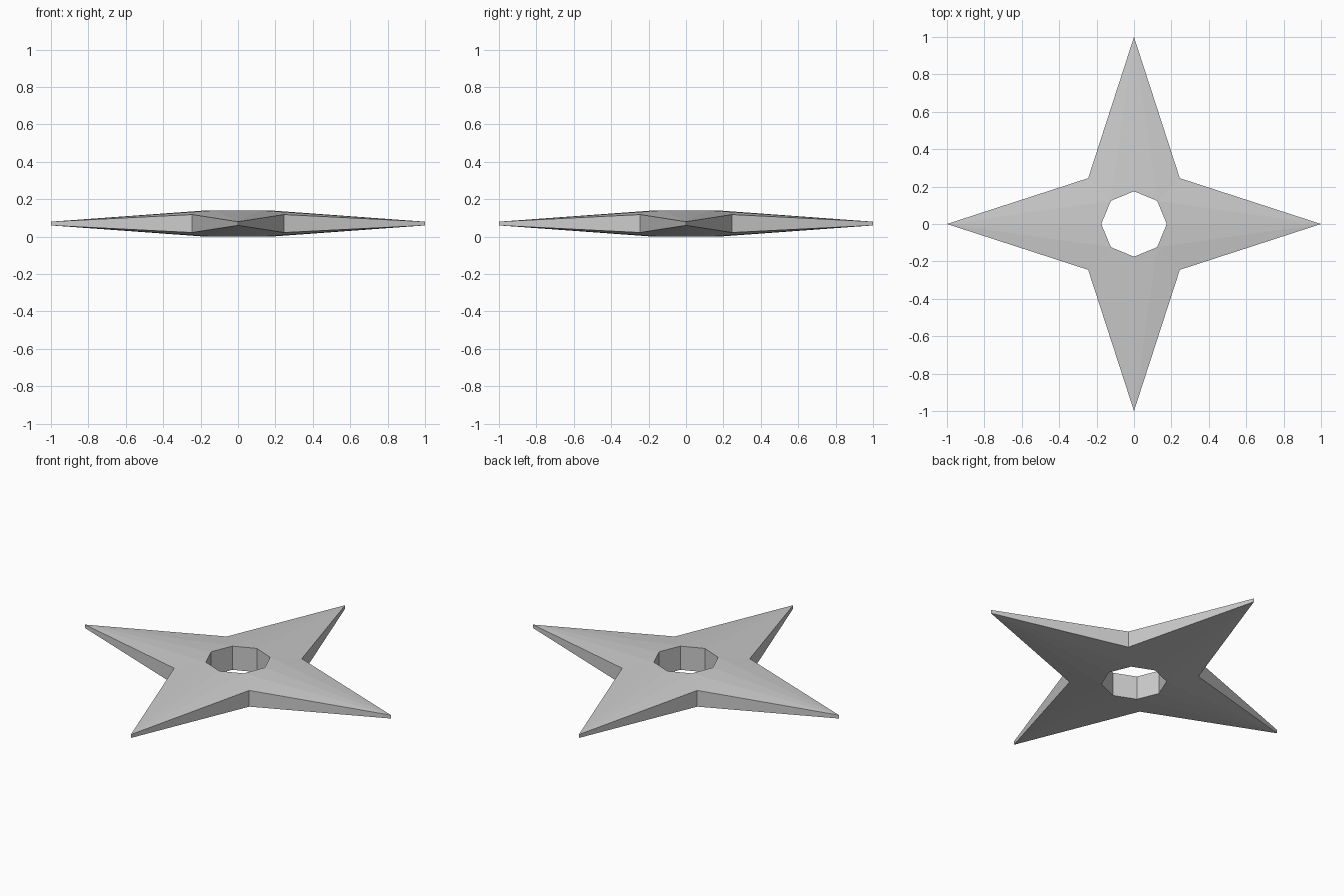
import bpy, bmesh, math

if "Cube" in bpy.data.objects:
    bpy.data.objects.remove(bpy.data.objects["Cube"])

steel = bpy.data.materials.new("steel_grey")
steel.diffuse_color = (0.6, 0.6, 0.6, 1)
steel.use_nodes = True
steel.node_tree.nodes["Principled BSDF"].inputs["Base Color"].default_value = steel.diffuse_color

MID = 0.07           # height of the middle plane
HOLE = (0.175, 0.07)     # hole radius, half thickness
TIP = (1.0, 0.01)        # point radius, half thickness
NOTCH = (0.245 * math.sqrt(2), 0.048)

bm = bmesh.new()


def ring(specs, side):
    """Eight vertices around the axis, alternating between the given specs."""
    verts = []
    for i in range(8):
        r, h = specs[i % 2]
        a = i * math.pi / 4
        verts.append(bm.verts.new((r * math.cos(a), r * math.sin(a), MID + side * h)))
    return verts


hole_top, hole_low = ring((HOLE, HOLE), 1), ring((HOLE, HOLE), -1)
edge_top, edge_low = ring((TIP, NOTCH), 1), ring((TIP, NOTCH), -1)

for i in range(8):
    j = (i + 1) % 8
    tip, notch = (i, j) if i % 2 == 0 else (j, i)
    # bevelled top and bottom, creased from each point to the hole corners
    for hole, edge in ((hole_top, edge_top), (hole_low, edge_low)):
        bm.faces.new((hole[tip], hole[notch], edge[tip]))
        bm.faces.new((hole[notch], edge[notch], edge[tip]))
    # outer rim and hole wall
    bm.faces.new((edge_top[i], edge_low[i], edge_low[j], edge_top[j]))
    bm.faces.new((hole_top[i], hole_top[j], hole_low[j], hole_low[i]))

bmesh.ops.recalc_face_normals(bm, faces=bm.faces[:])
mesh = bpy.data.meshes.new("four_point_star")
bm.to_mesh(mesh)
bm.free()
mesh.materials.append(steel)
star = bpy.data.objects.new("four_point_star", mesh)
bpy.context.collection.objects.link(star)
